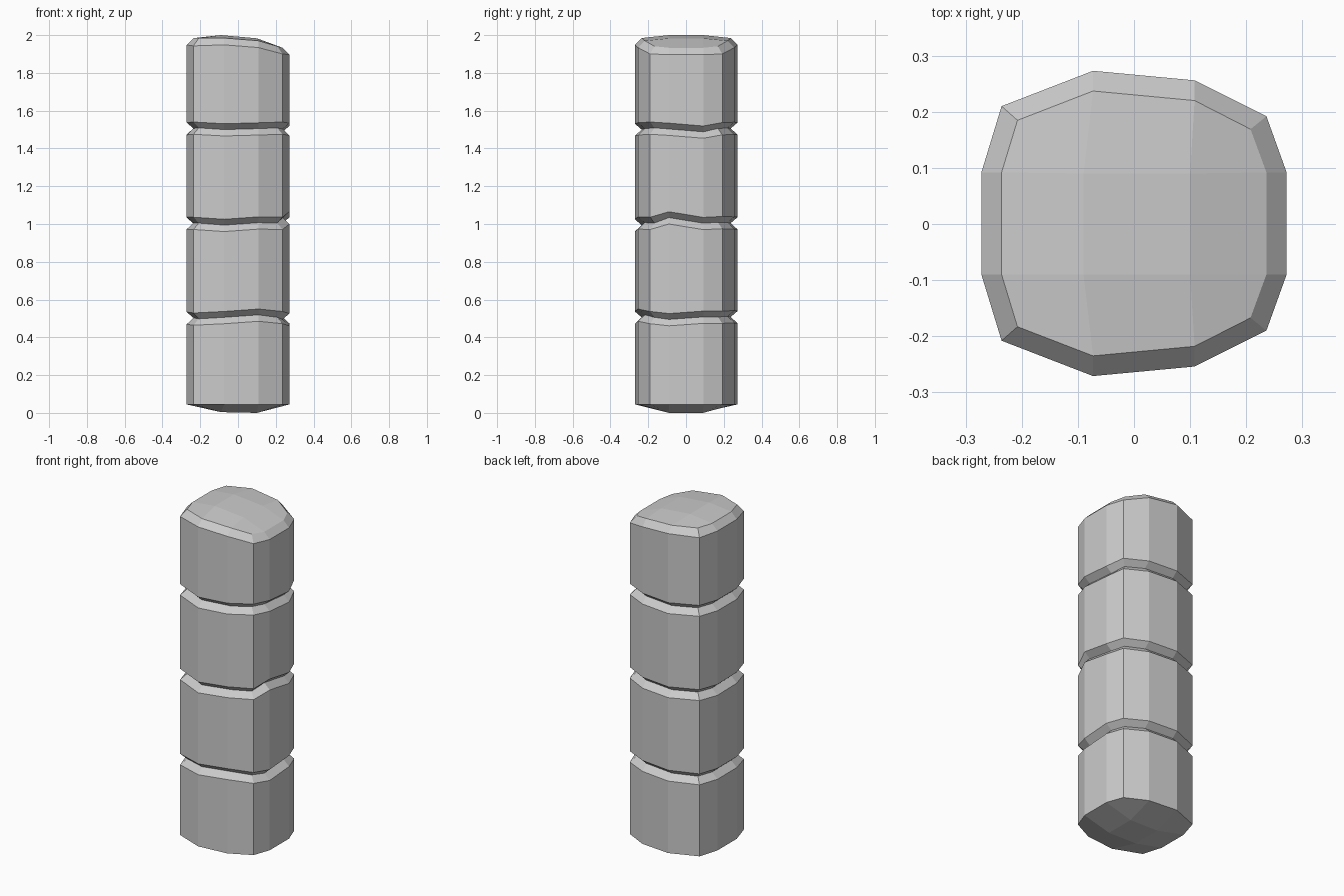
import bpy
import bmesh

cube = bpy.data.objects.get("Cube")
if cube:
    bpy.data.objects.remove(cube, do_unlink=True)

# Warm-free plain stone
stone = bpy.data.materials.new("grey stone")
stone.use_nodes = True
stone.diffuse_color = (0.6, 0.6, 0.6, 1)
stone.node_tree.nodes["Principled BSDF"].inputs["Base Color"].default_value = (0.6, 0.6, 0.6, 1)

# Rounded-square outline: every third point is a corner
outline = [(-.236, -.208), (-.073, -.271), (.108, -.254),
           (.236, -.19), (.272, -.09), (.272, .092),
           (.236, .192), (.108, .256), (-.073, .273),
           (-.236, .21), (-.272, .092), (-.272, -.09)]
BEVEL = 0.036


def inset(i):
    """Outline point moved inwards by the bevel width."""
    x, y = outline[i]
    if i % 3 == 0:
        return x * .88, y * .88
    if abs(y) > abs(x):
        return x, y - BEVEL * (1 if y > 0 else -1)
    return x - BEVEL * (1 if x > 0 else -1), y


def top_height(x):
    """Height of the worn top, falling away to the right."""
    if x < -.08:
        return 1.984
    if x < .108:
        return 1.985 - (x + .08) * .08
    return 1.97 - (x - .108) * .29


# Uneven groove heights around the column (offsets from the level height)
grooves = [(.5, (-.005, .003, .016, .003, -.008, .005, .005, .008, .005, .002, 0, 0)),
           (1.0, (.002, -.009, .004, .002, .031, .001, .006, .004, .002, .004, 0, .003)),
           (1.5, (.006, -.003, .002, .006, 0, -.015, .003, .005, .003, .006, .004, .003))]

bm = bmesh.new()
count = len(outline)


def ring(heights, inner=False):
    return [bm.verts.new((*(inset(i) if inner else outline[i]), heights[i]))
            for i in range(count)]


# Stack of rings: foot, three V grooves, bevelled top
rings = [ring([.045] * count)]
for level, offsets in grooves:
    for step, inner in ((-.031, False), (.003, True), (.034, False)):
        rings.append(ring([level + step + o for o in offsets], inner))
inner_top = [top_height(inset(i)[0]) for i in range(count)]
rings.append(ring([z - (.036 if i % 3 else .041) for i, z in enumerate(inner_top)]))
rings.append(ring(inner_top, True))

for low, high in zip(rings, rings[1:]):
    for i in range(count):
        j = (i + 1) % count
        bm.faces.new((low[i], low[j], high[j], high[i]))


# Domed ends made of a three by three grid
def cap(r, left_z, right_z):
    mid = [bm.verts.new((x, y, left_z if x < 0 else right_z))
           for x, y in ((-.09, -.09), (.1, -.09), (.1, .09), (-.09, .09))]
    for k in range(4):
        c, n = 3 * k, mid[(k + 1) % 4]
        bm.faces.new((r[c], r[c + 1], mid[k], r[c - 1]))
        bm.faces.new((r[c + 1], r[c + 2], n, mid[k]))
    bm.faces.new(mid)


cap(rings[0], .004, 0)
cap(rings[-1], 2.0, 1.983)
bmesh.ops.recalc_face_normals(bm, faces=bm.faces)

mesh = bpy.data.meshes.new("stone_column")
bm.to_mesh(mesh)
bm.free()
mesh.materials.append(stone)
column = bpy.data.objects.new("stone_column", mesh)
bpy.context.collection.objects.link(column)
